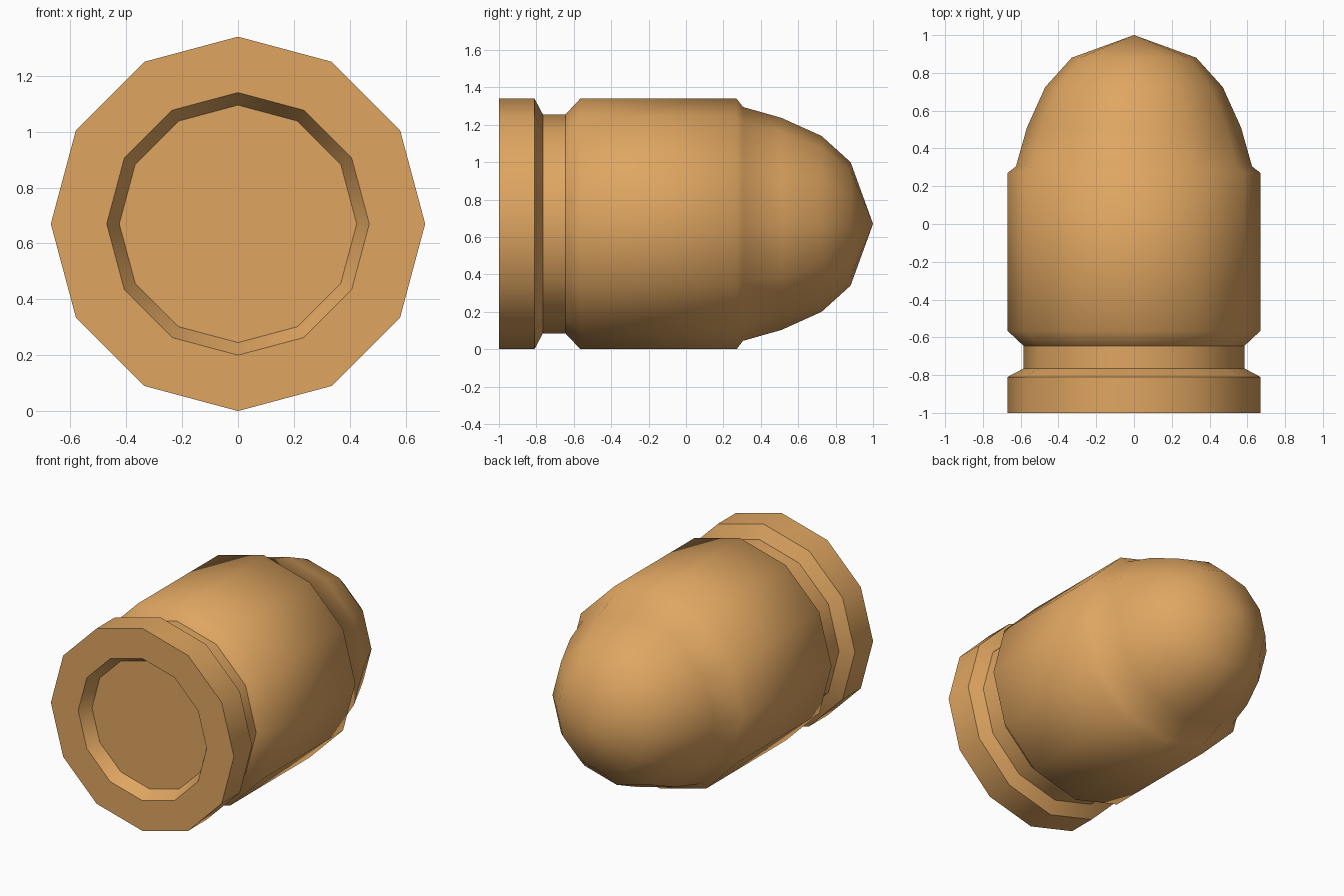
import bpy, bmesh
from math import sin, cos, tau

cube = bpy.data.objects.get("Cube")
if cube:
    bpy.data.objects.remove(cube, do_unlink=True)

SIDES = 12
AXIS_Z = 0.67

# Single brass colour
brass = bpy.data.materials.new("warm_brass")
brass.use_nodes = True
colour = (0.74, 0.38, 0.12, 1)
brass.diffuse_color = colour
brass.node_tree.nodes["Principled BSDF"].inputs["Base Color"].default_value = colour

# Profile along the length: (y, radius, sharp ring), base recess to nose tip
profile = [
    (-0.92, 0, False),       # recess floor
    (-0.92, 0.425, True),
    (-1, 0.47, True),        # recess lip
    (-1, 0.67, True),        # base rim
    (-0.81, 0.67, True),
    (-0.765, 0.585, True),   # extractor groove
    (-0.645, 0.585, True),
    (-0.565, 0.67, False),   # casing
    (0.27, 0.67, False),
    (0.305, 0.625, False),   # rounded nose
    (0.51, 0.567, False),
    (0.725, 0.47, False),
    (0.88, 0.33, False),
    (1, 0, False),
]


def lathe(name, points):
    bm = bmesh.new()
    rings = []
    for y, r, _ in points:
        count = SIDES if r else 1
        rings.append([bm.verts.new((r * sin(tau * i / SIDES), y,
                                    AXIS_Z + r * cos(tau * i / SIDES)))
                      for i in range(count)])
    for a, b in zip(rings, rings[1:]):
        for i in range(SIDES):
            j = (i + 1) % SIDES
            corners = [a[i % len(a)], a[j % len(a)], b[j % len(b)], b[i % len(b)]]
            bm.faces.new(list(dict.fromkeys(corners)))
    bmesh.ops.recalc_face_normals(bm, faces=bm.faces)
    for face in bm.faces:
        face.smooth = True
    # Keep the marked rings crisp
    for ring, (_, _, sharp) in zip(rings, points):
        if sharp:
            for i in range(SIDES):
                bm.edges.get((ring[i], ring[(i + 1) % SIDES])).smooth = False
    mesh = bpy.data.meshes.new(name)
    bm.to_mesh(mesh)
    bm.free()
    mesh.materials.append(brass)
    obj = bpy.data.objects.new(name, mesh)
    bpy.context.collection.objects.link(obj)
    return obj


lathe("round_nosed_cartridge", profile)
